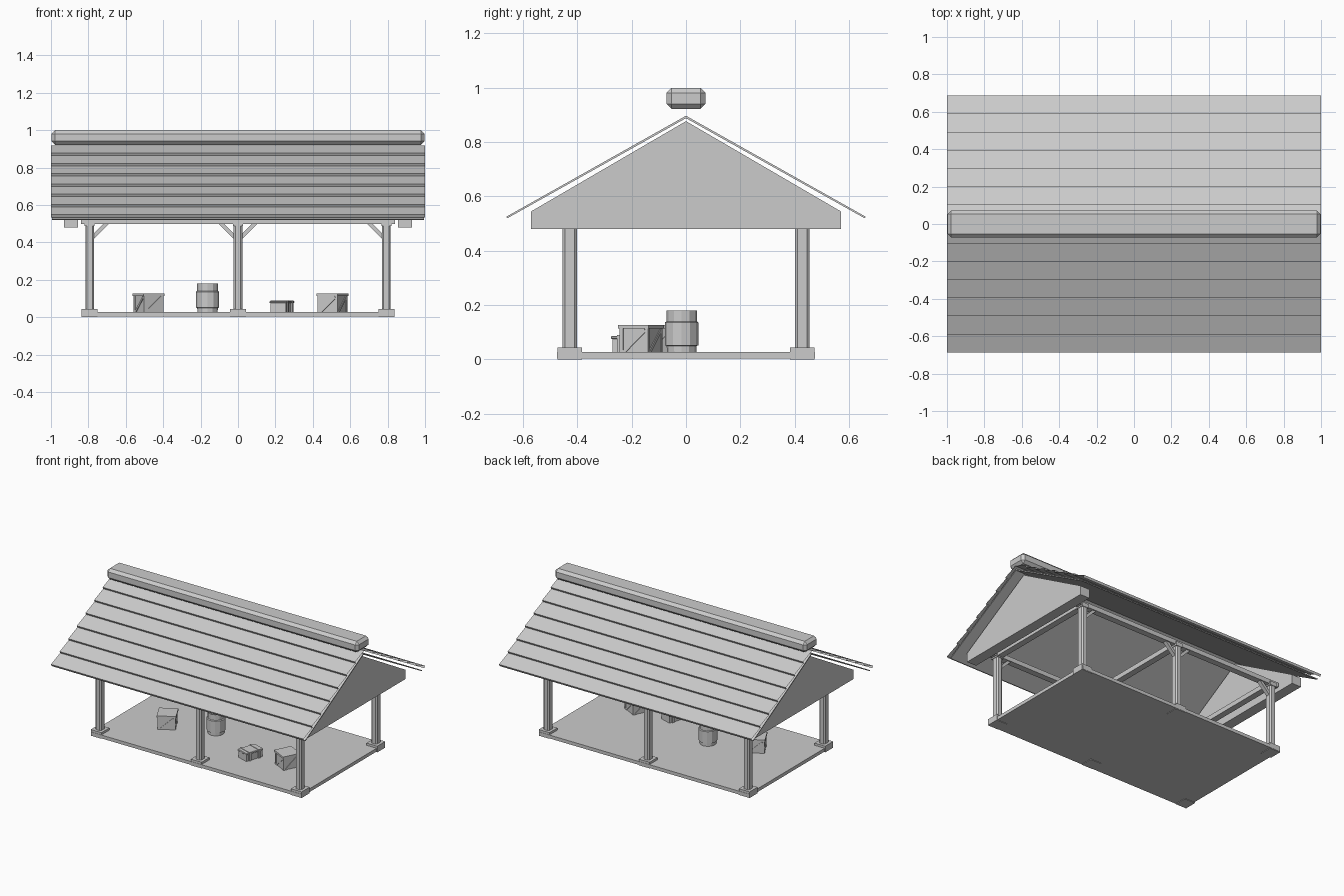
import bpy, bmesh, math
from mathutils import Matrix, Vector

if "Cube" in bpy.data.objects:
    bpy.data.objects.remove(bpy.data.objects["Cube"])


def finish(name, bm, loc=(0, 0, 0), rot=0.0):
    bmesh.ops.recalc_face_normals(bm, faces=bm.faces)
    me = bpy.data.meshes.new(name)
    bm.to_mesh(me)
    bm.free()
    ob = bpy.data.objects.new(name, me)
    ob.location = loc
    ob.rotation_euler[2] = rot
    bpy.context.collection.objects.link(ob)
    return ob


def add_box(bm, c, size, tilt=0.0, bevel=0.0, axis='Y', vertical_only=False):
    m = Matrix.Translation(c) @ Matrix.Rotation(tilt, 4, axis) @ Matrix.Diagonal((*size, 1))
    verts = bmesh.ops.create_cube(bm, size=1, matrix=m)['verts']
    if bevel:
        edges = {e for v in verts for e in v.link_edges}
        if vertical_only:
            edges = {e for e in edges if abs(e.verts[0].co.z - e.verts[1].co.z) > 0.1}
        bmesh.ops.bevel(bm, geom=list(edges), offset=bevel, segments=1, affect='EDGES')


def box(name, c, size, **kw):
    bm = bmesh.new()
    add_box(bm, c, size, **kw)
    return finish(name, bm)


def extrude_x(name, pts, x0, x1, capped=True):
    """Profile in (y, z) swept along x, closed or as an open strip."""
    bm = bmesh.new()
    a = [bm.verts.new((x0, y, z)) for y, z in pts]
    b = [bm.verts.new((x1, y, z)) for y, z in pts]
    n = len(pts)
    for i in range(n if capped else n - 1):
        j = (i + 1) % n
        bm.faces.new((a[i], a[j], b[j], b[i]))
    if capped:
        bm.faces.new(a)
        bm.faces.new(b)
    return finish(name, bm)


# floor, posts and their feet
box("floor", (0, 0, 0.016), (1.66, 0.95, 0.024))
PX, PY = 0.793, 0.428
for x in (-PX, 0, PX):
    for y in (-PY, PY):
        box("post_foot", (x, y, 0.022), (0.085, 0.09, 0.044))
        box("post", (x, y, 0.27), (0.046, 0.052, 0.47), bevel=0.009, vertical_only=True)
        box("post_cap", (x, y, 0.502), (0.054, 0.06, 0.028))
        # diagonal knee braces along the long beams
        for s in (-1, 1):
            if abs(x + s * 0.1) < PX:
                box("knee_brace", (x + s * 0.053, y, 0.464), (0.12, 0.028, 0.02),
                    tilt=-s * math.radians(45))
    box("cross_tie", (x, 0, 0.513), (0.045, 0.9, 0.034))
for y in (-PY, PY):
    box("long_beam", (0, y, 0.514), (1.68, 0.045, 0.032))

# solid gables
for s in (-1, 1):
    extrude_x("gable", [(-0.57, 0.48), (0.57, 0.48), (0.57, 0.545), (0, 0.877), (-0.57, 0.545)],
              s * 0.855, s * 0.93)

# roof deck and overlapping board courses
extrude_x("roof_deck", [(-0.662, 0.525), (0, 0.897), (0.662, 0.525),
                        (0.657, 0.520), (0, 0.888), (-0.657, 0.520)], -0.995, 0.995)
SLOPE, STEP = 0.562, 0.0975
for s in (-1, 1):
    for i in range(7):
        low = 0.688 - i * STEP
        top = max(low - STEP - 0.006, 0)
        zl = 0.895 - SLOPE * low + 0.040
        zt = 0.895 - SLOPE * top + 0.024
        extrude_x("roof_board", [(s * top, zt), (s * low, zl), (s * (low - 0.008), zl - 0.015)],
                  -1, 1, capped=False)
box("ridge_cap", (0, 0, 0.961), (1.994, 0.144, 0.078), bevel=0.019)


# crates with lid, corner boards and diagonal boards
def crate(loc, rot, s=0.112):
    bm = bmesh.new()
    h = 0.1
    add_box(bm, (0, 0, h / 2), (s, s, h))
    add_box(bm, (0, 0, 0.106), (s + 0.014, s + 0.014, 0.014))
    for k in range(4):
        r = Matrix.Rotation(k * math.pi / 2, 4, 'Z')
        part = bmesh.new()
        add_box(part, (0, -s / 2 - 0.001, 0.052), (0.125, 0.006, 0.012), tilt=-math.radians(42))
        add_box(part, (s / 2 - 0.004, -s / 2 + 0.004, 0.05), (0.014, 0.014, h))
        part.transform(r)
        tmp = bpy.data.meshes.new("crate_side")
        part.to_mesh(tmp)
        part.free()
        bm.from_mesh(tmp)
        bpy.data.meshes.remove(tmp)
    finish("crate", bm, loc, rot)


crate((-0.478, -0.115, 0.014), math.radians(28))
crate((0.505, -0.165, 0.014), math.radians(-27))

# low chest with two raised straps
bm = bmesh.new()
add_box(bm, (0, 0, 0.03), (0.085, 0.13, 0.06))
add_box(bm, (0, 0, 0.061), (0.095, 0.14, 0.012), bevel=0.003)
for y in (-0.038, 0.038):
    add_box(bm, (0, y, 0.035), (0.1, 0.016, 0.07))
finish("chest", bm, (0.235, -0.195, 0.02), math.radians(-18))

# barrel: twelve-sided turned profile with hoops
bm = bmesh.new()
prof = [(0, 0.01), (0.054, 0.01), (0.055, 0.05), (0.062, 0.052), (0.062, 0.136),
        (0.056, 0.14), (0.056, 0.18), (0.05, 0.18), (0.05, 0.174), (0, 0.174)]
vs = [bm.verts.new((r, 0, z)) for r, z in prof]
es = [bm.edges.new(p) for p in zip(vs, vs[1:])]
bmesh.ops.spin(bm, geom=vs + es, cent=(0, 0, 0), axis=(0, 0, 1), angle=2 * math.pi,
               steps=12, use_duplicate=False)
bmesh.ops.remove_doubles(bm, verts=bm.verts, dist=0.0005)
finish("barrel", bm, (-0.163, -0.016, 0))
